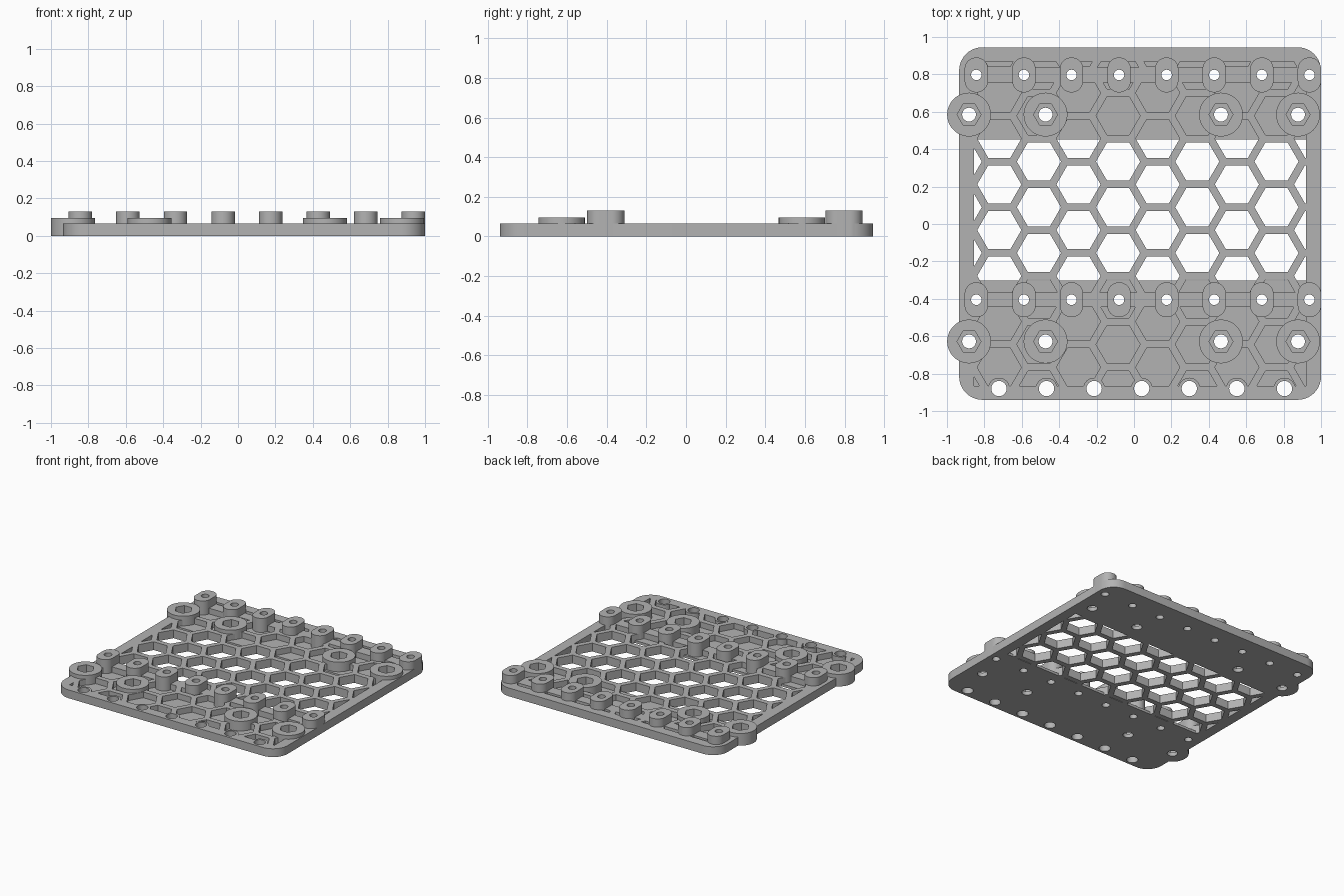
import bpy, bmesh, math

cube = bpy.data.objects.get("Cube")
if cube:
    bpy.data.objects.remove(cube, do_unlink=True)

GREY = (0.45, 0.45, 0.45, 1)
mat = bpy.data.materials.new("plain grey")
mat.use_nodes = True
mat.diffuse_color = GREY
mat.node_tree.nodes["Principled BSDF"].inputs["Base Color"].default_value = GREY

# Main sizes
LEFT, RIGHT, FRONT, BACK = -0.935, 1.0, -0.94, 0.945
IN_L, IN_R, IN_F, IN_B = -0.855, 0.92, -0.865, 0.87
THICK, FLOOR, BOSS_TOP, POST_TOP = 0.065, 0.02, 0.095, 0.13
WIN_F, WIN_B = -0.302, 0.452
POST_X = [-0.843 + 0.2544 * i for i in range(8)]
POST_Y = (-0.405, 0.797)
BOSS = [(x, y) for x in (-0.882, -0.473, 0.465, 0.877) for y in (-0.628, 0.585)]
EDGE_HOLES = [(-0.722 + 0.2544 * i, -0.88) for i in range(7)]
POSTS = [(x, y) for x in POST_X for y in POST_Y]


def ring(cx, cy, r, n=32):
    return [(cx + r * math.cos(math.tau * i / n), cy + r * math.sin(math.tau * i / n))
            for i in range(n)]


def rounded(x0, x1, y0, y1, r, n=10):
    pts = []
    corners = ((x1 - r, y1 - r), (x0 + r, y1 - r), (x0 + r, y0 + r), (x1 - r, y0 + r))
    for q, (cx, cy) in enumerate(corners):
        for i in range(n + 1):
            a = math.pi / 2 * (q + i / n)
            pts.append((cx + r * math.cos(a), cy + r * math.sin(a)))
    return pts


def rect(x0, x1, y0, y1):
    return [(x0, y0), (x1, y0), (x1, y1), (x0, y1)]


def clip(poly, axis, limit, sign):
    """Keep the side of the outline where sign * (coordinate - limit) >= 0."""
    out = []
    for p, q in zip(poly, poly[1:] + poly[:1]):
        dp, dq = sign * (p[axis] - limit), sign * (q[axis] - limit)
        if dp >= 0:
            out.append(p)
        if dp * dq < 0:
            t = dp / (dp - dq)
            out.append((p[0] + t * (q[0] - p[0]), p[1] + t * (q[1] - p[1])))
    return out


def prisms(name, outlines, z0, z1):
    bm = bmesh.new()
    for pts in outlines:
        low = [bm.verts.new((x, y, z0)) for x, y in pts]
        top = [bm.verts.new((x, y, z1)) for x, y in pts]
        bm.faces.new(low[::-1])
        bm.faces.new(top)
        n = len(pts)
        for i in range(n):
            j = (i + 1) % n
            bm.faces.new((low[i], low[j], top[j], top[i]))
    mesh = bpy.data.meshes.new(name)
    bm.to_mesh(mesh)
    bm.free()
    mesh.materials.append(mat)
    ob = bpy.data.objects.new(name, mesh)
    bpy.context.collection.objects.link(ob)
    return ob


def cut(ob, cutter):
    mod = ob.modifiers.new("cut", 'BOOLEAN')
    mod.operation, mod.solver, mod.object = 'DIFFERENCE', 'EXACT', cutter
    bpy.context.view_layer.update()
    deps = bpy.context.evaluated_depsgraph_get()
    mesh = bpy.data.meshes.new_from_object(ob.evaluated_get(deps))
    ob.modifiers.clear()
    ob.data = mesh


# Honeycomb openings, trimmed to the inside of the frame
PITCH = 0.2445
STEP = PITCH * math.sqrt(3) / 2
cells = []
for k in range(-5, 6):
    for row in range(-6, 6):
        cx = -0.085 + k * STEP
        cy = 0.334 + row * PITCH + (k % 2) * PITCH / 2
        cell = ring(cx, cy, 0.118, 6)
        for axis, limit, sign in ((0, IN_L, 1), (0, IN_R, -1), (1, IN_F, 1), (1, IN_B, -1)):
            cell = clip(cell, axis, limit, sign)
        if len(cell) > 2:
            cells.append(cell)

# Cutters
honeycomb = prisms("honeycomb_cutter", cells, -0.1, 0.2)
bolt_holes = prisms("bolt_hole_cutter",
                    [ring(x, y, 0.028, 24) for x, y in POSTS]
                    + [ring(x, y, 0.037, 24) for x, y in BOSS]
                    + [ring(x, y, 0.041, 24) for x, y in EDGE_HOLES], -0.1, 0.3)
nuts = prisms("nut_pocket_cutter", [ring(x, y, 0.064, 6) for x, y in BOSS], 0.03, 0.3)

# Plate with honeycomb
plate = prisms("honeycomb_plate", [rounded(LEFT, RIGHT, FRONT, BACK, 0.125)], 0, THICK)
cut(plate, honeycomb)

# Thin floors closing the front and back honeycomb bands
floors = prisms("floor_panels", [rect(IN_L - 0.01, IN_R + 0.01, IN_F - 0.01, WIN_F),
                                 rect(IN_L - 0.01, IN_R + 0.01, WIN_B, IN_B + 0.01)], 0, FLOOR)

# Ribs joining the posts, and collars round the edge holes
ribs = prisms("post_ribs", [rect(POST_X[0], POST_X[-1], y - 0.04, y + 0.04)
                            for y in POST_Y], 0, THICK)
collars = prisms("edge_hole_collars", [ring(x, y, 0.058) for x, y in EDGE_HOLES], 0, THICK)

# Oval posts and round nut bosses
posts = prisms("oval_posts", [rounded(x - 0.0625, x + 0.0625, y - 0.0935, y + 0.0935, 0.0624)
                              for x, y in POSTS], 0, POST_TOP)
bosses = prisms("nut_bosses", [ring(x, y, 0.117, 48) for x, y in BOSS], 0, BOSS_TOP)

parts = [plate, floors, ribs, collars, posts, bosses]
for part in parts:
    cut(part, bolt_holes)
    cut(part, nuts)
for cutter in (honeycomb, bolt_holes, nuts):
    bpy.data.objects.remove(cutter, do_unlink=True)

# Smooth round walls, keep crisp edges
bpy.ops.object.select_all(action='DESELECT')
for part in parts:
    part.select_set(True)
bpy.context.view_layer.objects.active = plate
bpy.ops.object.shade_smooth_by_angle(angle=math.radians(30))
